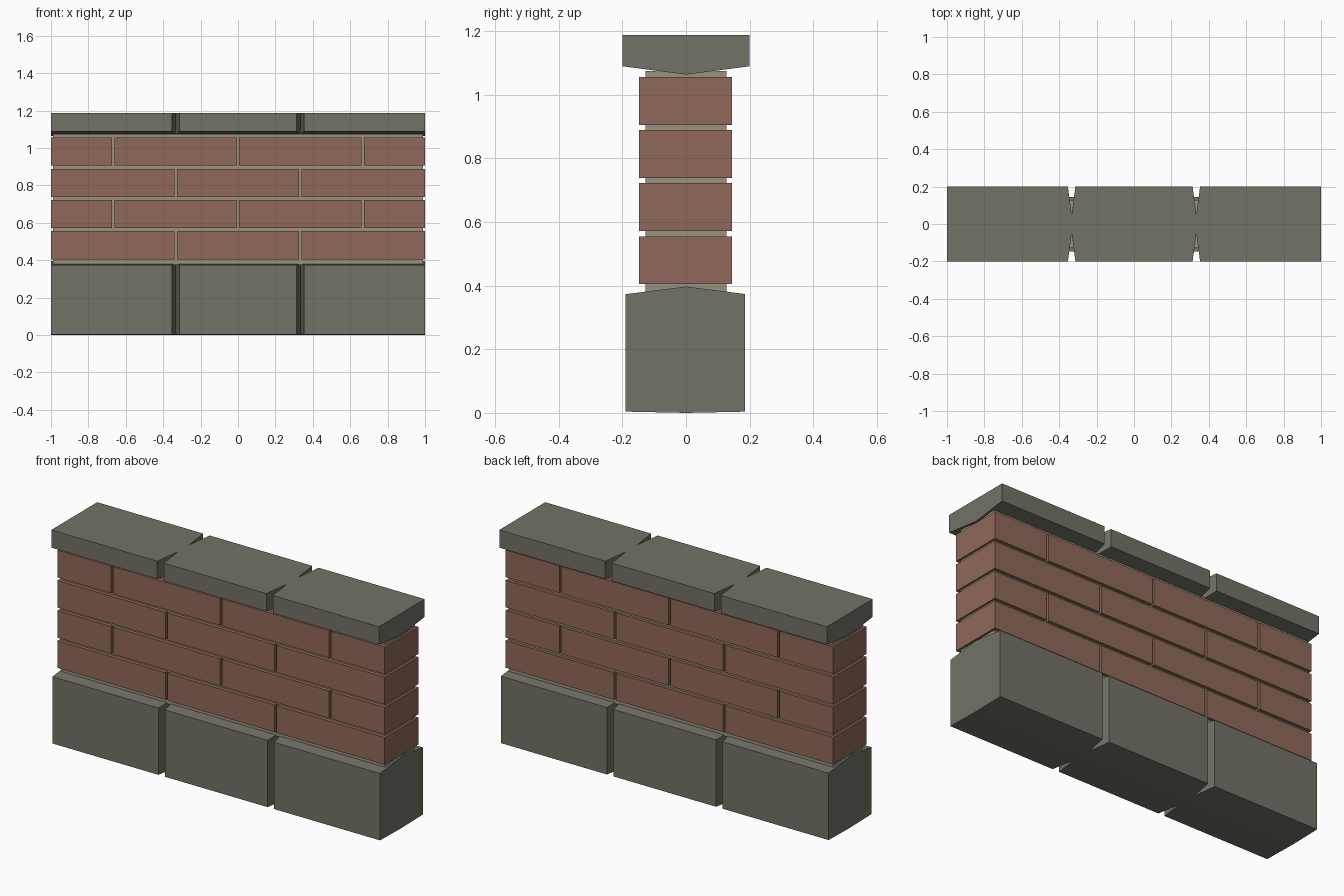
import bpy
import bmesh

cube = bpy.data.objects.get("Cube")
if cube:
    bpy.data.objects.remove(cube, do_unlink=True)


def make_material(name, colour):
    mat = bpy.data.materials.new(name)
    mat.use_nodes = True
    mat.diffuse_color = (*colour, 1)
    bsdf = mat.node_tree.nodes["Principled BSDF"]
    bsdf.inputs["Base Color"].default_value = (*colour, 1)
    bsdf.inputs["Roughness"].default_value = 0.9
    return mat


STONE = make_material("grey stone", (0.17, 0.17, 0.135))
BRICK = make_material("red brick", (0.28, 0.14, 0.10))
MORTAR = make_material("tan mortar", (0.32, 0.29, 0.21))


def loft(name, sections, mat):
    """Join rectangular sections (y, x0, x1, z0, z1) from front to back."""
    bm = bmesh.new()
    rings = []
    for y, x0, x1, z0, z1 in sections:
        corners = ((x0, z0), (x1, z0), (x1, z1), (x0, z1))
        rings.append([bm.verts.new((x, y, z)) for x, z in corners])
    bm.faces.new(rings[0])
    bm.faces.new(rings[-1])
    for a, b in zip(rings, rings[1:]):
        for i in range(4):
            j = (i + 1) % 4
            bm.faces.new((a[i], a[j], b[j], b[i]))
    bmesh.ops.recalc_face_normals(bm, faces=bm.faces)
    mesh = bpy.data.meshes.new(name)
    bm.to_mesh(mesh)
    bm.free()
    mesh.materials.append(mat)
    obj = bpy.data.objects.new(name, mesh)
    bpy.context.collection.objects.link(obj)
    return obj


def box(name, x0, x1, y0, y1, z0, z1, mat):
    return loft(name, [(y0, x0, x1, z0, z1), (y1, x0, x1, z0, z1)], mat)


def stone_row(name, front, back, bottom, top, slope_bottom, slope_top):
    """Three stones that meet along the middle and have chamfered joints."""
    core, joint = 0.05, 1 / 3
    for n, label in enumerate(("right", "middle", "left")):
        x0, x1 = -1 + n * 2 * joint, -1 + (n + 1) * 2 * joint
        sections = []
        for y in (front, -core, 0, core, back):
            edge = abs(y) / max(abs(front), back)
            gap = 0.02 if abs(y) > core else 0
            sections.append((y,
                             x0 + (gap if n > 0 else 0),
                             x1 - (gap if n < 2 else 0),
                             bottom + slope_bottom * edge,
                             top - slope_top * edge))
        loft(f"{name}_{label}", sections, STONE)


# Foundation stones with a ridged top, coping stones with a ridged underside
stone_row("base_stone", -0.19, 0.185, 0.0, 0.397, 0.004, 0.024)
stone_row("cap_stone", -0.2, 0.2, 1.063, 1.187, 0.026, 0.0)

# Mortar core behind the bricks
box("mortar_core", -0.988, 0.988, -0.128, 0.128, 0.375, 1.075, MORTAR)

# Four courses of bricks in running bond
HALF_GAP = 0.006
JOINTS = ((-1 / 3, 1 / 3), (-2 / 3, 0, 2 / 3))
for row in range(4):
    z = 0.405 + row * 0.1667
    stops = (-1 - HALF_GAP, *JOINTS[row % 2], 1 + HALF_GAP)
    for n, (a, b) in enumerate(zip(stops, stops[1:])):
        box(f"brick_row{row + 1}_{n + 1}", a + HALF_GAP, b - HALF_GAP,
            -0.148, 0.145, z, z + 0.15, BRICK)
